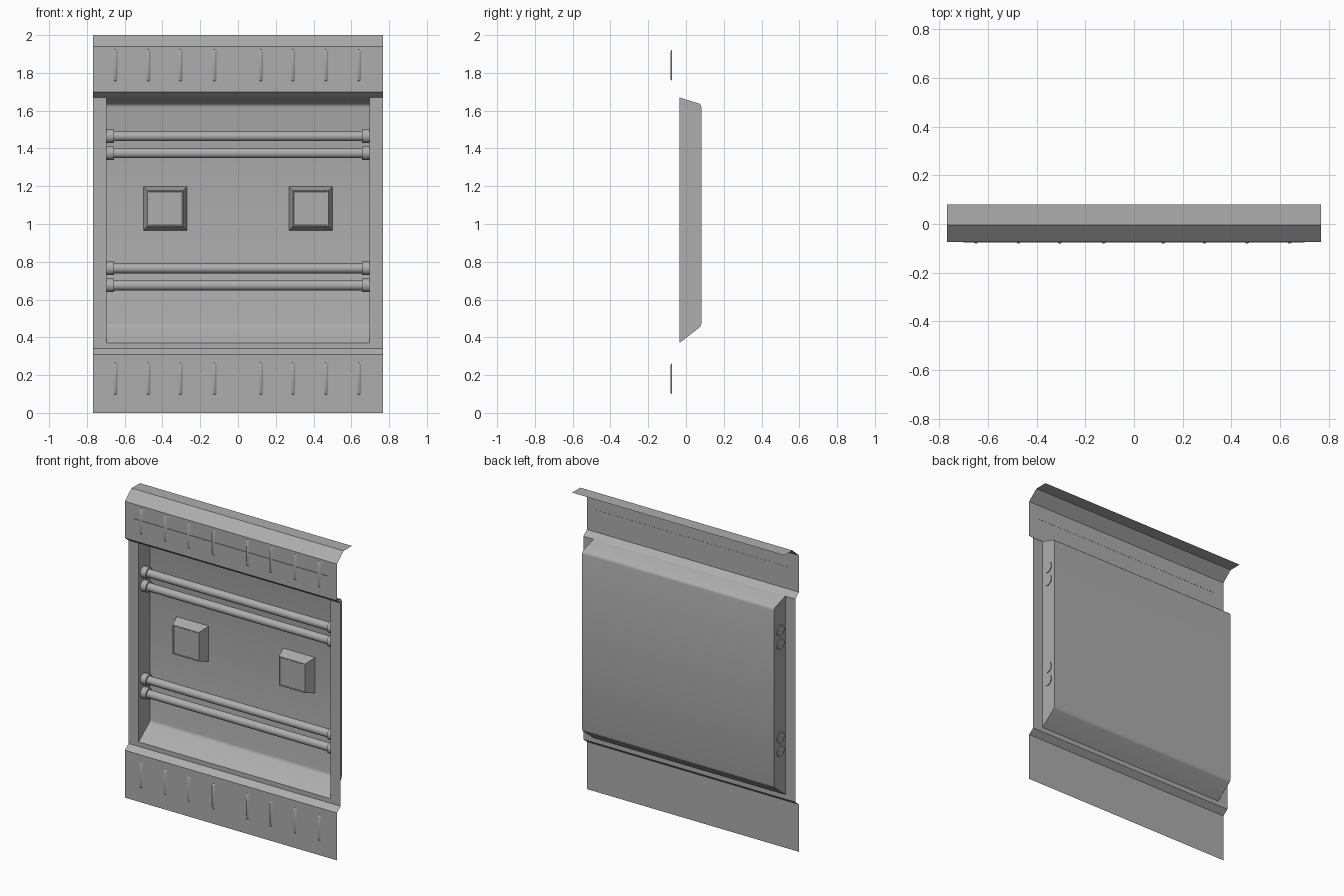
import bpy, bmesh, math

if "Cube" in bpy.data.objects:
    bpy.data.objects.remove(bpy.data.objects["Cube"])

W, H = 0.768, 0.695      # half width of the panel and of the recess
F, S = -0.073, -0.035    # depth of the front skirt and of the side strips

mat = bpy.data.materials.new("dark_grey")
mat.diffuse_color = (0.42, 0.42, 0.42, 1)
mat.use_nodes = True
mat.node_tree.nodes["Principled BSDF"].inputs["Base Color"].default_value = mat.diffuse_color


def finish(name, bm, angle=None):
    me = bpy.data.meshes.new(name)
    bm.to_mesh(me)
    bm.free()
    me.materials.append(mat)
    ob = bpy.data.objects.new(name, me)
    bpy.context.collection.objects.link(ob)
    if angle:
        bpy.ops.object.select_all(action='DESELECT')
        ob.select_set(True)
        bpy.context.view_layer.objects.active = ob
        bpy.ops.object.shade_smooth_by_angle(angle=math.radians(angle))
    return ob


def sheet(bm, profile, x0, x1):
    """Sweep an open (y, z) profile along x, facing the front."""
    a = [bm.verts.new((x0, y, z)) for y, z in profile]
    b = [bm.verts.new((x1, y, z)) for y, z in profile]
    for i in range(len(a) - 1):
        bm.faces.new((a[i], b[i], b[i + 1], a[i + 1]))
    return a, b


def rod(name, r, length, loc):
    bm = bmesh.new()
    bmesh.ops.create_cone(bm, cap_ends=True, segments=24,
                          radius1=r, radius2=r, depth=length)
    for v in bm.verts:
        x, y, z = v.co
        v.co = (z, y, x)
    bmesh.ops.recalc_face_normals(bm, faces=bm.faces)
    finish(name, bm, 40).location = loc


# folded wall sheet: lower skirt, side strips, upper panel with cap flange
bm = bmesh.new()
sheet(bm, [(F, 0), (F, 0.31), (S, 0.34), (S, 0.37)], -W, W)
sheet(bm, [(S, 1.67), (F, 1.70), (F, 1.94), (-0.004, 2.0), (0.081, 2.0)], -W, W)
for a, b in ((-W, -H), (H, W)):
    sheet(bm, [(S, 0.37), (S, 1.67)], a, b)
bmesh.ops.remove_doubles(bm, verts=bm.verts, dist=0.0005)
finish("wall_sheet", bm)

# recessed bay with sloping sill and header
bm = bmesh.new()
bay = [(S, 0.37), (0.070, 0.451), (0.078, 0.46), (0.081, 0.472),
       (0.081, 1.618), (0.078, 1.63), (0.070, 1.637), (S, 1.67)]
left, right = sheet(bm, bay, -H, H)
bm.faces.new(left)
bm.faces.new(right[::-1])
finish("recessed_bay", bm, 35)

# paired pipes with end collars
for z in (1.465, 1.375, 0.765, 0.675):
    rod("pipe", 0.026, 2 * H - 0.02, (0, 0.017, z))
    for s in (-1, 1):
        rod("pipe_collar", 0.036, 0.044, (s * 0.678, 0.017, z))

# tapered boxes with a shallow sunken front
for s in (-1, 1):
    bm = bmesh.new()
    rings = []
    for h, y in ((0.116, 0.081), (0.095, 0.009), (0.090, 0.009), (0.088, 0.011)):
        rings.append([bm.verts.new((s * 0.385 + i * h, y, 1.082 + j * h))
                      for i, j in ((-1, -1), (1, -1), (1, 1), (-1, 1))])
    for a, b in zip(rings, rings[1:]):
        for k in range(4):
            bm.faces.new((a[k], a[(k + 1) % 4], b[(k + 1) % 4], b[k]))
    bm.faces.new(rings[-1])
    finish("wall_box", bm)

# soft raised ribs pressed into the skirt and upper panel
for x in (-0.65, -0.475, -0.305, -0.125, 0.12, 0.29, 0.465, 0.64):
    for z in (0.18, 1.84):
        bm = bmesh.new()
        profile = []
        for k in range(13):
            u = k / 6 - 1
            profile.append((0.014 * u, F - 0.008 * math.cos(u * math.pi / 2) ** 2))
        rows = []
        for dz, f in ((-0.083, 0), (-0.079, 0.6), (-0.074, 1),
                      (0.074, 1), (0.079, 0.6), (0.083, 0)):
            rows.append([bm.verts.new((x + dx, F + (y - F) * f, z + dz))
                         for dx, y in profile])
        for a, b in zip(rows, rows[1:]):
            for k in range(12):
                bm.faces.new((a[k], a[k + 1], b[k + 1], b[k]))
        finish("rib", bm, 80)

# thin horizontal seam fin along the upper panel
bm = bmesh.new()
bm.faces.new([bm.verts.new(p) for p in ((-0.7, F - 0.004, 1.845), (0.7, F - 0.004, 1.845),
                                        (0.7, F + 0.001, 1.845), (-0.7, F + 0.001, 1.845))])
finish("seam_fin", bm)
